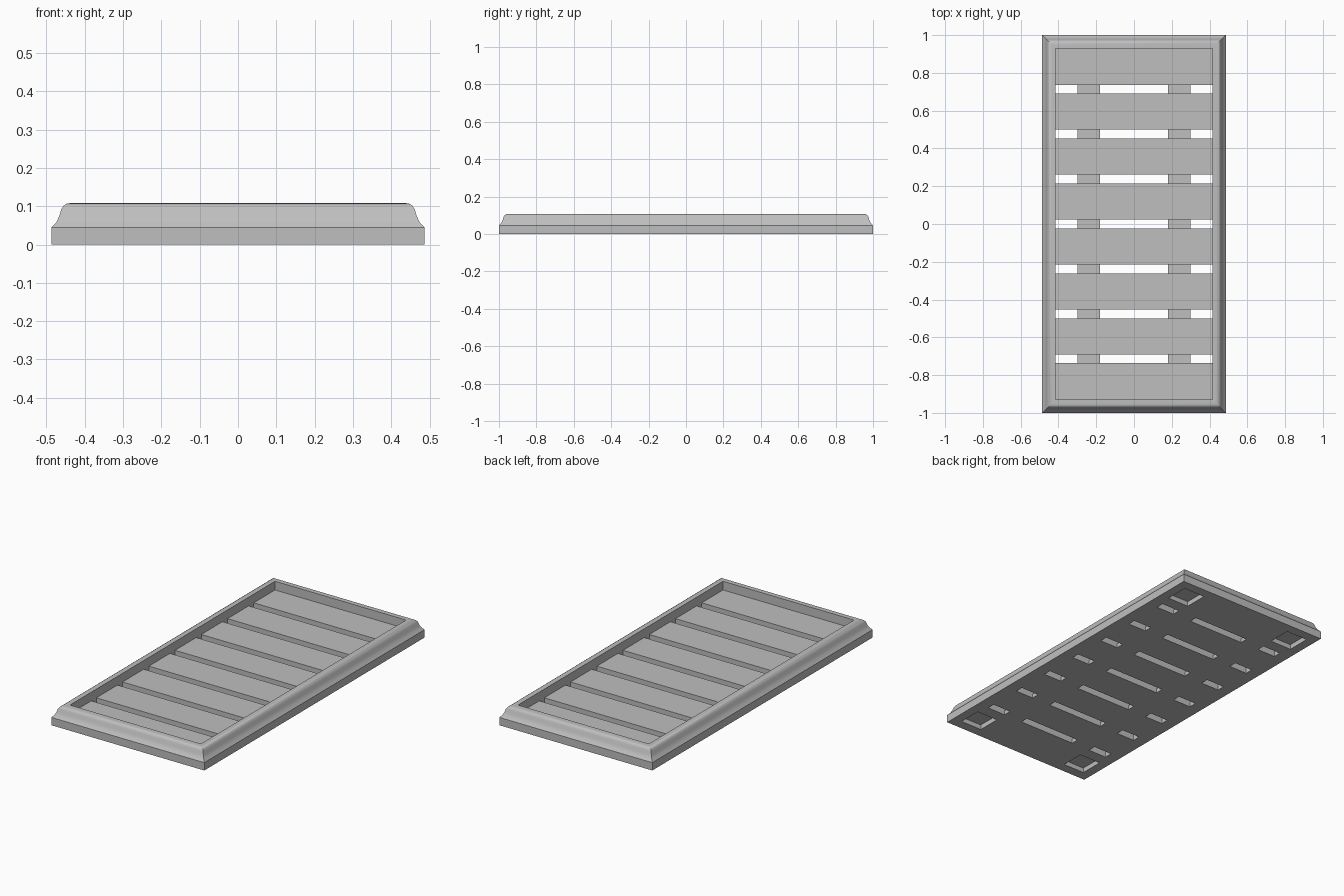
import bpy, bmesh, math
from mathutils import Matrix

cube = bpy.data.objects.get("Cube")
if cube:
    bpy.data.objects.remove(cube, do_unlink=True)

HX, HY = 0.486, 1.0          # outer half sizes
RIM = 0.07                   # rim width
SLAT_TOP, TIE_TOP = 0.058, 0.025
GAP, PITCH = 0.046, 0.238    # slot width and spacing

grey = bpy.data.materials.new("plain grey")
grey.use_nodes = True
colour = (0.52, 0.52, 0.52, 1)
grey.diffuse_color = colour
grey.node_tree.nodes["Principled BSDF"].inputs["Base Color"].default_value = colour


def add_object(name, bm):
    bmesh.ops.recalc_face_normals(bm, faces=bm.faces)
    mesh = bpy.data.meshes.new(name)
    bm.to_mesh(mesh)
    bm.free()
    mesh.materials.append(grey)
    ob = bpy.data.objects.new(name, mesh)
    bpy.context.collection.objects.link(ob)
    return ob


def add_box(bm, x0, x1, y0, y1, z0, z1):
    place = Matrix.Translation(((x0 + x1) / 2, (y0 + y1) / 2, (z0 + z1) / 2))
    size = Matrix.Diagonal((x1 - x0, y1 - y0, z1 - z0, 1))
    bmesh.ops.create_cube(bm, size=1, matrix=place @ size)


def activate(ob):
    bpy.ops.object.select_all(action="DESELECT")
    ob.select_set(True)
    bpy.context.view_layer.objects.active = ob


# Moulded rim: (inset, height) profile swept around the rectangle with mitred corners
profile = [(0, 0), (0, 0.045), (0.012, 0.058), (0.020, 0.075), (0.025, 0.092),
           (0.031, 0.101), (0.040, 0.107), (0.050, 0.108), (RIM, 0.108), (RIM, 0)]
bm = bmesh.new()
rings = [[bm.verts.new((sx * (HX - i), sy * (HY - i), z))
          for sx, sy in ((-1, -1), (1, -1), (1, 1), (-1, 1))] for i, z in profile]
for a, b in zip(rings, rings[1:] + rings[:1]):
    for k in range(4):
        n = (k + 1) % 4
        bm.faces.new((a[k], a[n], b[n], b[k]))
rim = add_object("rim", bm)

# Slats across the tray, with through slots between them
gaps = [(k - 3) * PITCH for k in range(7)]
starts = [-HY + RIM] + [g + GAP / 2 for g in gaps]
ends = [g - GAP / 2 for g in gaps] + [HY - RIM]
bm = bmesh.new()
for y0, y1 in zip(starts, ends):
    add_box(bm, -HX + RIM, HX - RIM, y0, y1, 0, SLAT_TOP)
slats = add_object("slats", bm)

# Low ties bridging each slot, flush with the underside
bm = bmesh.new()
for g in gaps:
    for x in (-0.24, 0.24):
        add_box(bm, x - 0.06, x + 0.06, g - GAP / 2, g + GAP / 2, 0, TIE_TOP)
add_object("ties", bm)

# Square foot recesses under the four corners
bm = bmesh.new()
for sx in (-1, 1):
    for sy in (-1, 1):
        cx, cy = sx * (HX - 0.122), sy * (HY - 0.125)
        add_box(bm, cx - 0.068, cx + 0.068, cy - 0.068, cy + 0.068, -0.05, 0.028)
cutter = add_object("foot_recess_cutter", bm)
cutter.hide_render = True
for ob in (rim, slats):
    cut = ob.modifiers.new("foot recesses", "BOOLEAN")
    cut.operation, cut.solver, cut.object = "DIFFERENCE", "EXACT", cutter
    activate(ob)
    bpy.ops.object.modifier_apply(modifier=cut.name)
bpy.data.objects.remove(cutter, do_unlink=True)

activate(rim)
bpy.ops.object.shade_smooth_by_angle(angle=math.radians(35))
